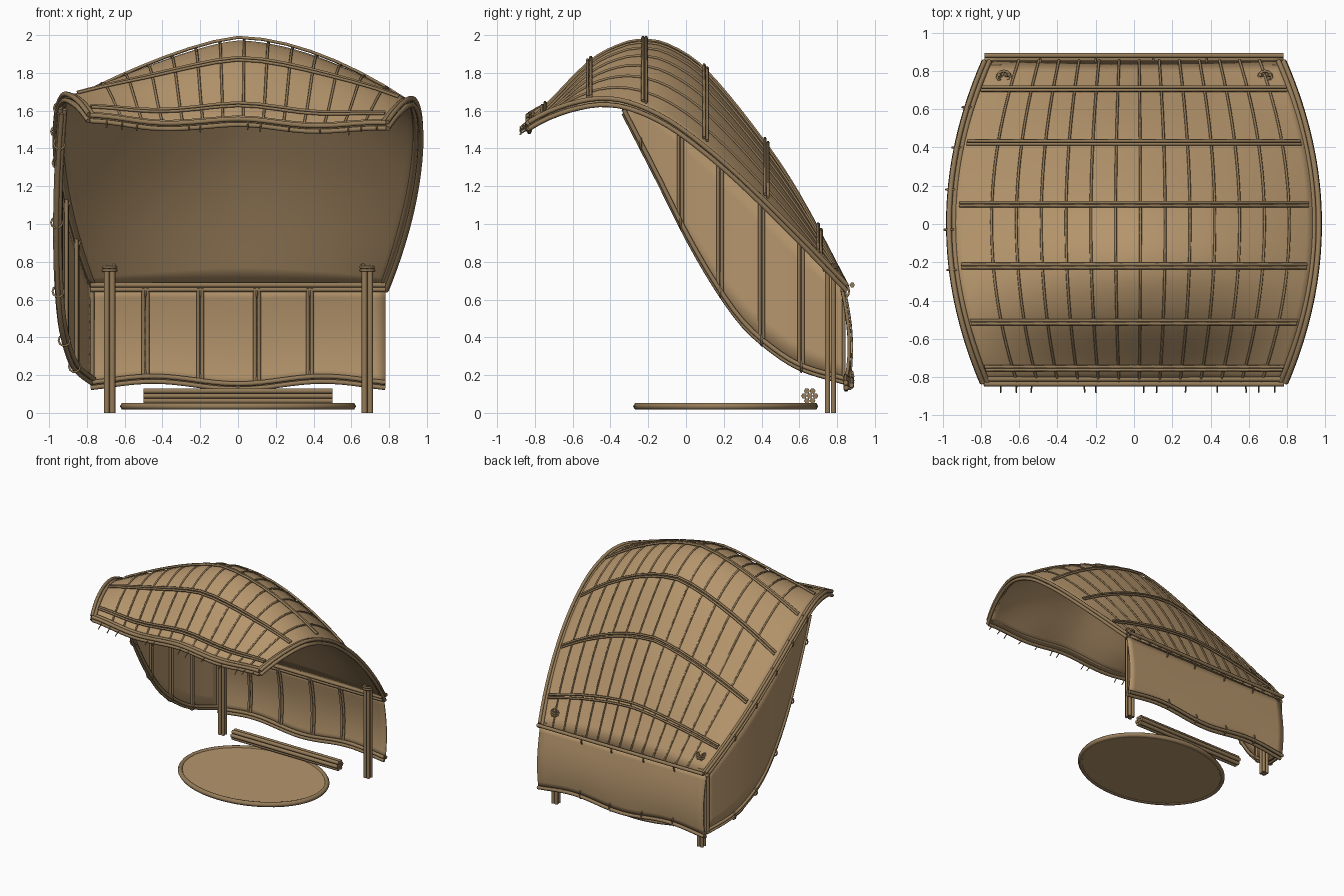
import bpy, bmesh, math, random
from mathutils import Vector

random.seed(4)
if "Cube" in bpy.data.objects:
    bpy.data.objects.remove(bpy.data.objects["Cube"], do_unlink=True)


def material(name, rgb):
    m = bpy.data.materials.new(name)
    m.use_nodes = True
    m.diffuse_color = (*rgb, 1)
    m.node_tree.nodes["Principled BSDF"].inputs["Base Color"].default_value = (*rgb, 1)
    return m


MAT = material("woven tan", (0.46, 0.30, 0.15))
CANE = material("cane brown", (0.30, 0.20, 0.10))


def span(a, b, n):
    return [a + (b - a) * i / n for i in range(n + 1)]


def smooth_curve(pts, y):
    """Cubic Hermite interpolation through profile points."""
    n = len(pts)
    i = max(0, min(n - 2, sum(p[0] <= y for p in pts) - 1))

    def slope(k):
        a, b = pts[max(k - 1, 0)], pts[min(k + 1, n - 1)]
        return (b[1] - a[1]) / (b[0] - a[0])
    (y0, z0), (y1, z1) = pts[i], pts[i + 1]
    h = y1 - y0
    s = (y - y0) / h
    return ((1 + 2 * s) * (1 - s) ** 2 * z0 + s * (1 - s) ** 2 * h * slope(i)
            + s * s * (3 - 2 * s) * z1 + s * s * (s - 1) * h * slope(i + 1))


# Profiles as (y, z): roof ridge, roof side edge, lower edge of the side wall
RIDGE = [(-.83, 1.54), (-.74, 1.62), (-.5, 1.86), (-.33, 1.95), (-.22, 1.968), (-.1, 1.945),
         (.09, 1.82), (.41, 1.43), (.6, 1.14), (.85, .67)]
EDGE = [(-.83, 1.52), (-.74, 1.57), (-.6, 1.62), (-.45, 1.645), (-.3, 1.625), (-.1, 1.535),
        (.1, 1.39), (.3, 1.215), (.6, .92), (.85, .66)]
LOWER = [(-.33, 1.6), (-.15, 1.25), (0, .95), (.15, .69), (.3, .48), (.45, .345),
         (.6, .25), (.84, .175)]
FRONT, BACK = -.83, .85


def half_width(y):
    return .78 + .18 * (1 - (y / .84) ** 2)


def roof(t, y, lift=0):
    front = max(0, min(1, (-y - .1) / .6))
    e = smooth_curve(EDGE, y) + (.04 * front if t < 0 else 0) * min(1, abs(t) * 3)
    f = 1 - abs(t) ** (1.4 if t < 0 else 1.8)
    z = e + (smooth_curve(RIDGE, y) - e) * f - .03 * math.sin(math.pi * t) ** 2 * front ** 2
    slope = (smooth_curve(RIDGE, y + .01) - smooth_curve(RIDGE, y - .01)) / .02
    n = Vector((0, -slope, 1)).normalized()
    return Vector((t * half_width(y), y, z)) + n * lift


def side_wall(y, s, out=0):
    top = roof(-1, y).z
    return Vector((-half_width(y) - out, y, top + (smooth_curve(LOWER, y) - top) * s))


def back_bottom(x):
    return .16 - .02 * math.cos(2 * math.pi * x / .9)


def back_wall(x, s, out=0):
    return Vector((x, .84 + .04 * math.sin(math.pi * s * .8) + out,
                   .66 + (back_bottom(x) - .66) * s))


def add_object(name, mesh, mat):
    mesh.materials.clear()
    mesh.materials.append(mat)
    ob = bpy.data.objects.new(name, mesh)
    bpy.context.collection.objects.link(ob)
    mesh.polygons.foreach_set("use_smooth", [True] * len(mesh.polygons))
    return ob


def sheet(name, func, us, vs, thick=.008):
    bm = bmesh.new()
    rows = [[bm.verts.new(func(u, v)) for v in vs] for u in us]
    for a, b in zip(rows, rows[1:]):
        for j in range(len(vs) - 1):
            bm.faces.new((a[j], b[j], b[j + 1], a[j + 1]))
    me = bpy.data.meshes.new(name)
    bm.to_mesh(me)
    bm.free()
    ob = add_object(name, me, MAT)
    mod = ob.modifiers.new("thickness", "SOLIDIFY")
    mod.thickness, mod.offset = thick, 0
    return ob


def canes(name, paths, r, cyclic=False):
    """One mesh of round canes swept along every path."""
    cu = bpy.data.curves.new(name, "CURVE")
    cu.dimensions = "3D"
    cu.bevel_depth, cu.bevel_resolution, cu.use_fill_caps = r, 1, True
    for path in paths:
        sp = cu.splines.new("POLY")
        sp.points.add(len(path) - 1)
        for p, co in zip(sp.points, path):
            p.co = (*co, 1)
        sp.use_cyclic_u = cyclic
    tmp = bpy.data.objects.new("tmp", cu)
    bpy.context.collection.objects.link(tmp)
    me = bpy.data.meshes.new_from_object(tmp)
    bpy.data.objects.remove(tmp, do_unlink=True)
    return add_object(name, me, CANE)


def bundle(path, offsets):
    return [[Vector(p) + Vector(o) for p in path] for o in offsets]


def ring(c, rx, ry, axis, n=10):
    """Closed loop around the x, y or z axis."""
    out = []
    for i in range(n):
        a = 2 * math.pi * i / n
        p = [rx * math.cos(a), ry * math.sin(a)]
        p.insert(axis, 0)
        out.append(Vector(c) + Vector(p))
    return out


# Roof with lengthwise ribs and crosswise laths
ys = span(FRONT, BACK, 32)
sheet("roof_mat", roof, span(-1, 1, 32), ys)
canes("roof_ribs", [[roof(.035 + .135 * k, y, .008) for y in ys] for k in range(-6, 7)], .007)
lath_paths = []
for y in (-.74, -.5, -.22, .09, .41, .69):
    for d in (-.008, .008):
        lath_paths.append([roof(t, y + d, .02) for t in span(-.95, .95, 14)])
canes("roof_laths", lath_paths, .009)

# Rims around the roof
for name, side in (("left", 1), ("right", -1)):
    edge = [roof(side, y) for y in ys]
    canes(name + "_roof_rim", bundle(edge, [(side * .006, 0, .02), (side * .008, 0, -.014),
                                            (-side * .02, 0, .012)]), .014)
front_edge = [roof(t, FRONT) for t in span(-1, 1, 30)]
canes("front_rim", bundle(front_edge, [(0, -.006, .016), (0, 0, -.014), (0, .02, .022)]), .014)

# Thin loose ends under the front rim
ends = []
for x in (-.69, -.61, -.53, -.26, -.2, .05, .12, .27, .43, .58, .65, .73):
    p = roof(x / .78, FRONT)
    ends.append([p, p + Vector((random.uniform(-.005, .005), -.05, random.uniform(-.045, -.02)))])
canes("loose_ends", ends, .004)

# Back wall with rails, ribs and ties
xs = span(-.78, .78, 28)
rib_xs = (-.49, -.2, .1, .38)
sheet("back_wall", back_wall, xs, span(0, 1, 10))
canes("back_top_rail", bundle([(-.78, .85, .665), (.78, .85, .665)],
                              [(0, -.025, .012), (0, -.02, -.012), (0, .03, .012)]), .014)
canes("back_bottom_rim", bundle([back_wall(x, 1) for x in xs],
                                [(0, -.018, .014), (0, -.016, -.014), (0, .012, 0)]), .014)
canes("back_ribs", [[back_wall(x + d, s, -.015) for s in span(0, 1, 8)]
                    for x in rib_xs for d in (-.011, .011)], .010)
canes("back_ties", [ring(back_wall(x, s), .02, .035, 0) for x in rib_xs for s in (.03, .97)],
      .006, True)

# Side wall on one side only, with rim, ribs and ties
wall_ys = span(-.33, .84, 24)
sheet("right_wall", side_wall, wall_ys, span(0, 1, 6))
low = [side_wall(y, 1) for y in wall_ys]
canes("right_wall_rim", bundle(low, [(-.006, 0, .012), (.016, 0, .006), (0, 0, -.014)]), .013)
canes("right_wall_back_edge", [[side_wall(.835, s, o) for s in (0, 1)] for o in (-.01, .01)], .012)
side_ys = (-.03, .18, .4, .61)
canes("right_wall_ribs", [[side_wall(y + d, s, -.013) for s in span(0, 1, 6)]
                          for y in side_ys for d in (-.01, .01)], .010)
canes("right_wall_ties", [ring(side_wall(y, s), .03, .03, 1)
                          for y in (-.24, *side_ys) for s in (0, 1)], .006, True)

# Rear posts with forked, lashed tops
for name, x in (("left_post", .685), ("right_post", -.68)):
    quad = [(a, b, 0) for a in (-.015, .015) for b in (-.015, .015)]
    canes(name, bundle([(x, .765, 0), (x, .765, .77)], quad), .0155)
    fork = [[(x, .765, .73), (x + dx, .765 + dy, .79)]
            for dx in (-.026, .026) for dy in (-.014, .014)]
    canes(name + "_fork", fork, .009)
    canes(name + "_lashing", [ring((x, .765, z), .034, .034, 2, 12) for z in (.755, .772)],
          .008, True)

# Bundle of canes lying behind the floor mat
spots = [(0, 0)] + [(.03 * math.cos(k * math.pi / 3), .03 * math.sin(k * math.pi / 3))
                    for k in range(6)]
canes("cane_bundle", [[(-.5, .655 + a, .09 + b), (.5, .655 + a, .09 + b)] for a, b in spots], .0155)

# Oval floor mat with a raised rim
bm = bmesh.new()
bmesh.ops.create_cone(bm, cap_ends=True, segments=48, radius1=1, radius2=1, depth=.02)
for v in bm.verts:
    v.co = (v.co.x * .6, v.co.y * .47 + .21, v.co.z + .033)
me = bpy.data.meshes.new("floor_mat")
bm.to_mesh(me)
bm.free()
me.materials.append(MAT)
bpy.context.collection.objects.link(bpy.data.objects.new("floor_mat", me))
canes("floor_mat_rim", [ring((0, .21, .035), .605, .47, 2, 48)], .02, True)
